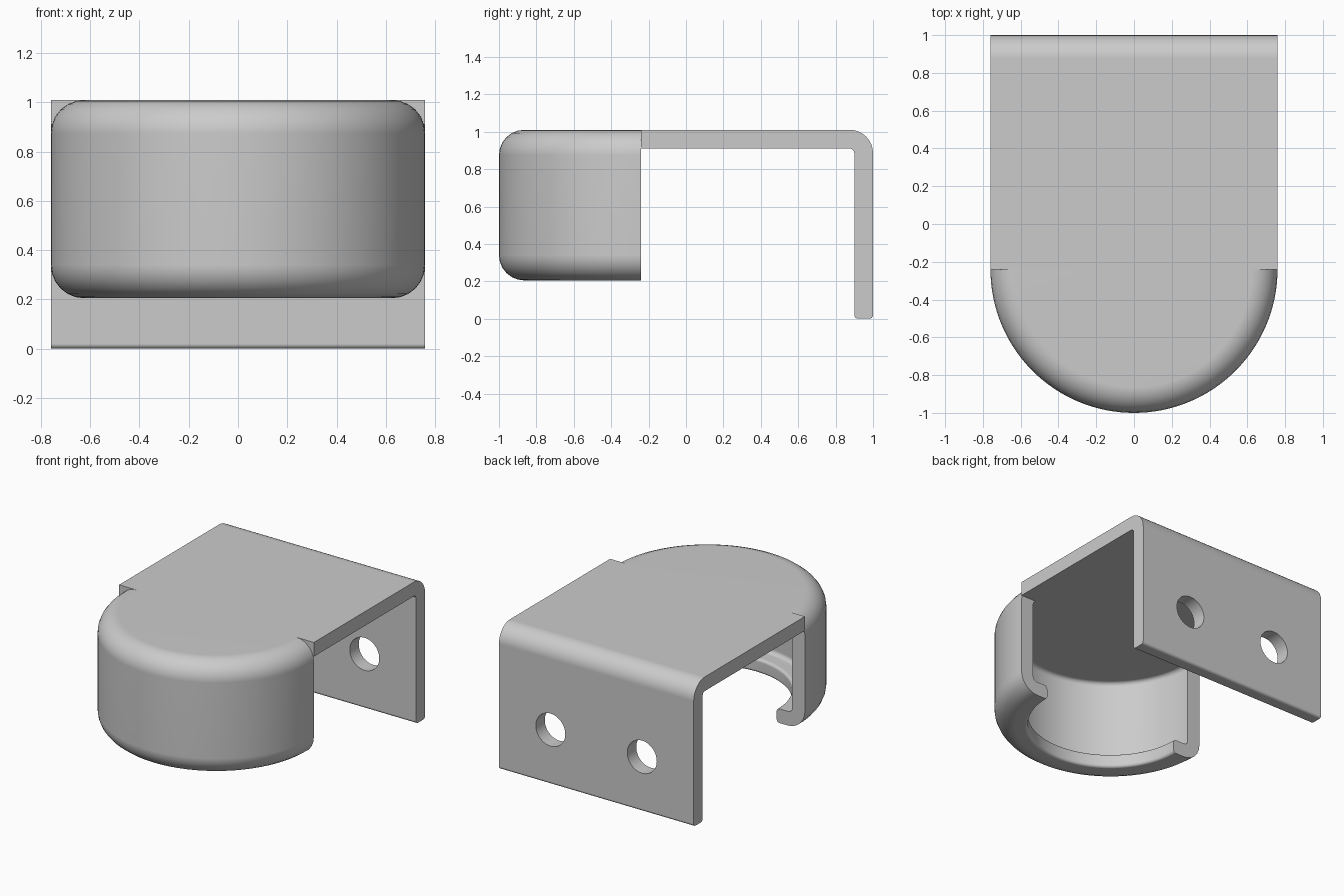
import bpy, bmesh, math
from mathutils import Vector

if "Cube" in bpy.data.objects:
    bpy.data.objects.remove(bpy.data.objects["Cube"])

W, TOP, UNDER, CY = 0.76, 1.01, 0.91, -0.24   # half width, top, underside, cup centre y
R = 0.135                                      # outer fillet radius of the cup


def arc(cx, cz, r, a0, a1, n):
    """Points of an arc, angles in degrees."""
    return [(cx + r * math.cos(math.radians(a0 + (a1 - a0) * i / n)),
             cz + r * math.sin(math.radians(a0 + (a1 - a0) * i / n))) for i in range(n + 1)]


def make_object(name, bm):
    me = bpy.data.meshes.new(name)
    bm.to_mesh(me)
    bm.free()
    ob = bpy.data.objects.new(name, me)
    bpy.context.collection.objects.link(ob)
    return ob


def activate(ob):
    bpy.ops.object.select_all(action='DESELECT')
    ob.select_set(True)
    bpy.context.view_layer.objects.active = ob


def smooth(ob):
    activate(ob)
    bpy.ops.object.shade_smooth_by_angle(angle=math.radians(35))
    mod = ob.modifiers.new("weighted_normals", 'WEIGHTED_NORMAL')
    mod.keep_sharp = True


# Bent mounting plate: L profile (y, z) extruded across x
profile = ([(CY, UNDER), (CY, TOP)]
           + arc(0.875, TOP - 0.125, 0.125, 90, 0, 8)
           + arc(0.98, 0.02, 0.02, 0, -90, 4)
           + arc(0.92, 0.02, 0.02, -90, -180, 4)
           + arc(0.875, UNDER - 0.025, 0.025, 0, 90, 4))
bm = bmesh.new()
side = bm.faces.new([bm.verts.new((-W, y, z)) for y, z in profile])
ext = bmesh.ops.extrude_face_region(bm, geom=[side], use_keep_orig=True)
bmesh.ops.translate(bm, vec=(2 * W, 0, 0),
                    verts=[v for v in ext['geom'] if isinstance(v, bmesh.types.BMVert)])
bmesh.ops.recalc_face_normals(bm, faces=bm.faces)
plate = make_object("mounting_plate", bm)

# Two screw holes through the back wall
for sx in (-1, 1):
    bpy.ops.mesh.primitive_cylinder_add(vertices=48, radius=0.115, depth=0.4,
                                        location=(sx * 0.357, 0.95, 0.385),
                                        rotation=(math.pi / 2, 0, 0))
    cutter = bpy.context.object
    cutter.name = "hole_cutter"
    cutter.hide_render = True
    activate(plate)
    mod = plate.modifiers.new("hole", 'BOOLEAN')
    mod.operation = 'DIFFERENCE'
    mod.solver = 'EXACT'
    mod.object = cutter
    bpy.ops.object.modifier_apply(modifier=mod.name)
    bpy.data.objects.remove(cutter, do_unlink=True)

# Open the plate where it meets the cup, leaving only the corner slivers
outer_top = arc(W - R, TOP - R, R, 90, 0, 6)
bm = bmesh.new()
bm.from_mesh(plate.data)
front = [f for f in bm.faces if all(abs(v.co.y - CY) < 1e-4 for v in f.verts)]
bmesh.ops.delete(bm, geom=front, context='FACES_ONLY')
sliver = [p for p in outer_top if p[1] > UNDER - 1e-4] + [(W, UNDER), (W, TOP)]
for sx in (-1, 1):
    f = bm.faces.new([bm.verts.new((sx * x, CY, z)) for x, z in sliver])
    f.normal_update()
    if f.normal.y > 0:
        f.normal_flip()
bm.to_mesh(plate.data)
bm.free()
smooth(plate)

# Rounded half cup with an inward bottom lip: section (r, z) spun half a turn
section = ([(0, TOP)] + outer_top
           + arc(W - R, 0.205 + R, R, 0, -90, 6)
           + arc(0.56, 0.225, 0.02, -90, -180, 4)
           + arc(0.56, 0.285, 0.02, 180, 90, 4)
           + arc(0.63, 0.335, 0.03, -90, 0, 4)
           + arc(0.63, UNDER - 0.03, 0.03, 0, 90, 4)
           + [(0, UNDER)])
bm = bmesh.new()
verts = [bm.verts.new((r, CY, z)) for r, z in section]
edges = [bm.edges.new(pair) for pair in zip(verts, verts[1:])]
bmesh.ops.spin(bm, geom=verts + edges, cent=(0, CY, 0), axis=(0, 0, 1),
               angle=-math.pi, steps=64)
# End caps of the wall, below the plate
cap = [p for p in section if p[1] < UNDER + 1e-4 and p[0] > 0.1]
for sx in (-1, 1):
    bm.faces.new([bm.verts.new((sx * r, CY, z)) for r, z in cap])
bmesh.ops.remove_doubles(bm, verts=bm.verts, dist=1e-4)
bmesh.ops.recalc_face_normals(bm, faces=bm.faces)
bm.faces.ensure_lookup_table()
low = min(bm.faces, key=lambda f: f.calc_center_median().y)
if low.normal.y > 0:
    bmesh.ops.reverse_faces(bm, faces=bm.faces)
smooth(make_object("cup_shell", bm))
